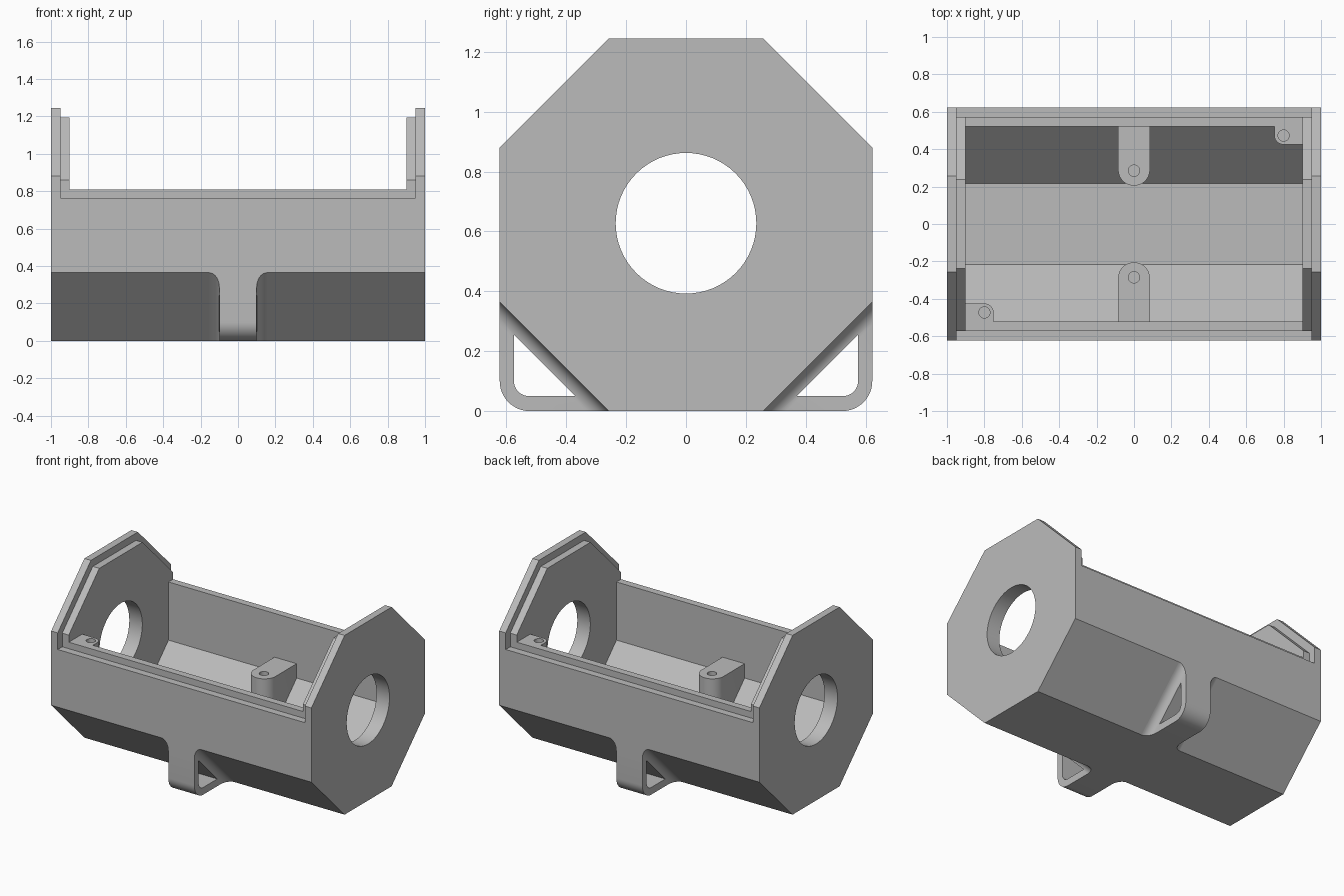
import bpy
import bmesh
import math
from mathutils import Matrix, Vector

if "Cube" in bpy.data.objects:
    bpy.data.objects.remove(bpy.data.objects["Cube"], do_unlink=True)

HALF = 0.6225            # octagon apothem
WALL = 0.1               # shell thickness
STEP = 0.05              # lid rebate
LIP_TOP = 0.81
X, Y, Z = Vector((1, 0, 0)), Vector((0, 1, 0)), Vector((0, 0, 1))

grey = bpy.data.materials.new("light_grey_plastic")
grey.use_nodes = True
grey.diffuse_color = (0.5, 0.5, 0.5, 1)
grey.node_tree.nodes["Principled BSDF"].inputs["Base Color"].default_value = (0.5, 0.5, 0.5, 1)


def finish(bm, name):
    bmesh.ops.recalc_face_normals(bm, faces=bm.faces)
    mesh = bpy.data.meshes.new(name)
    bm.to_mesh(mesh)
    bm.free()
    mesh.materials.append(grey)
    ob = bpy.data.objects.new(name, mesh)
    bpy.context.collection.objects.link(ob)
    return ob


def prism(name, points, u, v, start, end, origin=Vector()):
    """Extrude a 2D outline along u x v, from start to end."""
    w = u.cross(v)
    bm = bmesh.new()
    face = bm.faces.new([bm.verts.new(origin + u * a + v * b + w * start) for a, b in points])
    new = bmesh.ops.extrude_face_region(bm, geom=[face])["geom"]
    bmesh.ops.translate(bm, vec=w * (end - start),
                        verts=[g for g in new if isinstance(g, bmesh.types.BMVert)])
    return finish(bm, name)


def arc(cx, cy, r, a0, a1, n=10):
    steps = [math.radians(a0 + (a1 - a0) * i / n) for i in range(n + 1)]
    return [(cx + r * math.cos(a), cy + r * math.sin(a)) for a in steps]


def octagon(inset):
    r = (HALF - inset) / math.cos(math.pi / 8)
    return arc(0, HALF, r, 22.5, 337.5, 7)


def box(x0, x1, z0, z1):
    return prism("cutter", [(-1, z0), (1, z0), (1, z1), (-1, z1)], Y, Z, x0, x1)


def boolean(ob, cutter, operation="DIFFERENCE"):
    mod = ob.modifiers.new("cut", "BOOLEAN")
    mod.operation, mod.solver, mod.object = operation, "EXACT", cutter
    bpy.context.view_layer.update()
    result = bpy.data.meshes.new_from_object(ob.evaluated_get(bpy.context.evaluated_depsgraph_get()))
    ob.modifiers.clear()
    ob.data = result
    bpy.data.objects.remove(cutter, do_unlink=True)


def smooth(ob):
    bpy.ops.object.select_all(action="DESELECT")
    ob.select_set(True)
    bpy.context.view_layer.objects.active = ob
    bpy.ops.object.shade_smooth_by_angle(angle=math.radians(30))


def turned_copy(ob, name):
    """Second part, half a turn about the vertical axis."""
    copy = bpy.data.objects.new(name, ob.data.copy())
    copy.data.transform(Matrix.Rotation(math.pi, 4, "Z"))
    bpy.context.collection.objects.link(copy)


# Housing: octagonal shell, open top, with a rebate for the lid
housing = prism("housing", octagon(0), Y, Z, -1, 1)
boolean(housing, prism("cutter", octagon(WALL), Y, Z, WALL - 1, 1 - WALL))
boolean(housing, box(WALL - 1, 1 - WALL, LIP_TOP, 2))
rebate = box(STEP - 1, 1 - STEP, LIP_TOP - STEP + 0.005, 2)
boolean(rebate, prism("cutter", octagon(STEP), Y, Z, -1, 1))
boolean(housing, rebate)

# Round openings through both end plates
boolean(housing, prism("cutter", arc(0, HALF + 0.005, 0.235, 0, 354.375, 63), Y, Z, -2, 2))
smooth(housing)


# Screw bosses, trimmed to the inside of the shell
def boss(name, outline, top, hole_x, hole_y):
    ob = prism(name, outline, X, Y, 0, top)
    boolean(ob, prism("cutter", octagon(WALL), Y, Z, WALL - 1, 1 - WALL), "INTERSECT")
    boolean(ob, prism("cutter", arc(hole_x, hole_y, 0.03, 0, 345, 23), X, Y, top - 0.12, top + 0.1))
    smooth(ob)
    return ob


middle = boss("front_middle_boss",
              [(-0.085, -0.6), (0.085, -0.6)] + arc(0, -0.29, 0.085, 0, 180, 20),
              0.506, 0, -0.285)
turned_copy(middle, "back_middle_boss")
corner = boss("front_right_corner_boss",
              [(-0.95, -0.6), (-0.75, -0.6)] + arc(-0.8, -0.475, 0.05, 0, 90) + [(-0.95, -0.425)],
              LIP_TOP, -0.8, -0.473)
turned_copy(corner, "back_left_corner_boss")

# Strap loops: flared rib on the lower slope, rounded corner, triangular eye
side = arc(0.155, 0.055, 0.055, 270, 180) + [(0.1, 0.5)]
flare = side + [(-a, b) for a, b in reversed(side)]
outward = Vector((0, -1, -1)).normalized()
slope_foot = Vector((0, -HALF, HALF * (2 - math.sqrt(2)))) 
loop = prism("front_strap_loop", flare, X, outward, -1, 1, slope_foot)
corner_round = arc(0.1 - HALF, 0.1, 0.1, 180, 270, 12)
boolean(loop, prism("cutter", [(-HALF, 0.8)] + corner_round + [(0.2, 0), (0.2, 0.8)], Y, Z, -1, 1),
        "INTERSECT")
eye = [(-0.575, 0.255)] + arc(-0.525, 0.1, 0.05, 180, 270) + [(-0.37, 0.05)]
boolean(loop, prism("cutter", eye, Y, Z, -1, 1))
smooth(loop)
turned_copy(loop, "back_strap_loop")
